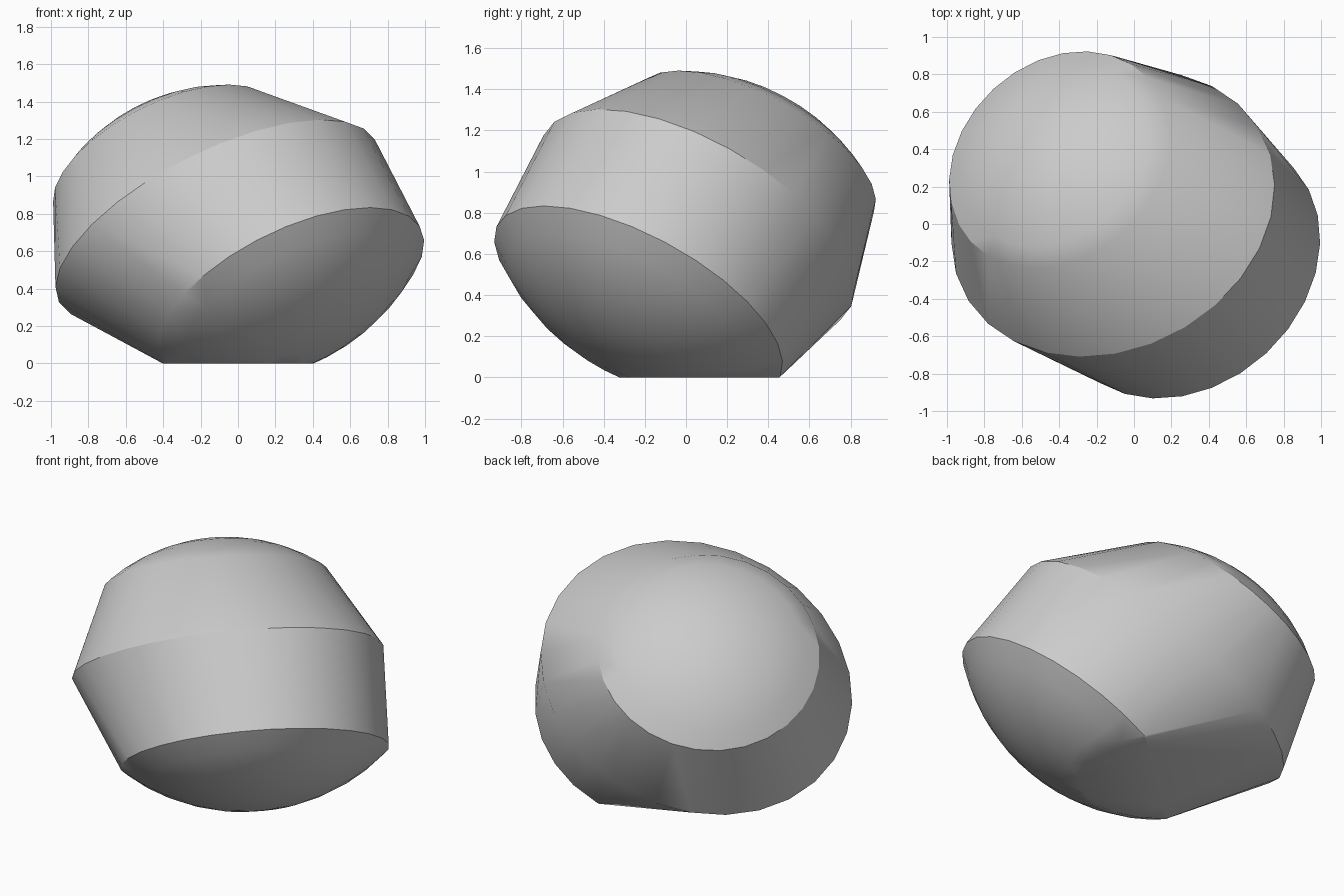
import bpy, bmesh, math
from mathutils import Vector

cube = bpy.data.objects.get("Cube")
if cube:
    bpy.data.objects.remove(cube, do_unlink=True)

# Tilted frame of the boulder: its axis, the level and the uphill directions
axis = Vector((-0.405, 0.438, 0.803)).normalized()
level = axis.cross((0, 0, 1)).normalized()
uphill = axis.cross(level) * -1
if uphill.z < 0:
    uphill.negate()
SIDES = 28


def ring(v, u, n, long, short, turn=0):
    """Points of an ellipse square to the axis."""
    centre = level * v + uphill * u + axis * n
    a = level * math.cos(turn) + uphill * math.sin(turn)
    b = uphill * math.cos(turn) - level * math.sin(turn)
    angles = [math.tau * i / SIDES for i in range(SIDES)]
    return [centre + a * long * math.cos(t) + b * short * math.sin(t) for t in angles]


def cap(v, u, n, radius, depth, sign):
    """Rings of a shallow spherical cap standing on a circle."""
    ball = (radius ** 2 + depth ** 2) / (2 * depth)
    half = math.asin(radius / ball)
    points = []
    for step in range(6):
        a = half * (1 - step / 6)
        height = ball * math.cos(a) - (ball - depth)
        size = ball * math.sin(a)
        points += ring(v, u, n + sign * height, size, size)
    return points + [level * v + uphill * u + axis * (n + sign * depth)]


def hull(points):
    """Convex skin around the points."""
    bm = bmesh.new()
    for p in points:
        bm.verts.new(p)
    bmesh.ops.convex_hull(bm, input=bm.verts[:])
    bmesh.ops.delete(bm, geom=[v for v in bm.verts if not v.link_faces], context='VERTS')
    return bm


# Lower cap, cut level where it rests on the ground
lower = hull(cap(0.05, 0.51, 0.08, 0.78, 0.30, -1))
bmesh.ops.bisect_plane(lower, geom=lower.verts[:] + lower.edges[:] + lower.faces[:],
                       plane_co=(0, 0, 0), plane_no=(0, 0, -1), clear_outer=True)
points = [v.co.copy() for v in lower.verts]
lower.free()

# Widest girth, slightly oval, and the upper dome
points += ring(-0.045, 0.36, 0.68, 0.95, 0.85, math.radians(50))
points += cap(-0.06, 0.24, 1.20, 0.645, 0.22, 1)
bm = hull(points)
bmesh.ops.recalc_face_normals(bm, faces=bm.faces[:])

mesh = bpy.data.meshes.new("boulder")
bm.to_mesh(mesh)
bm.free()
boulder = bpy.data.objects.new("boulder", mesh)
bpy.context.collection.objects.link(boulder)

# Plain stone grey
grey = bpy.data.materials.new("stone_grey")
grey.use_nodes = True
colour = (0.6, 0.6, 0.6, 1)
grey.diffuse_color = colour
grey.node_tree.nodes["Principled BSDF"].inputs["Base Color"].default_value = colour
mesh.materials.append(grey)

bpy.context.view_layer.objects.active = boulder
boulder.select_set(True)
bpy.ops.object.shade_smooth_by_angle(angle=math.radians(30))
